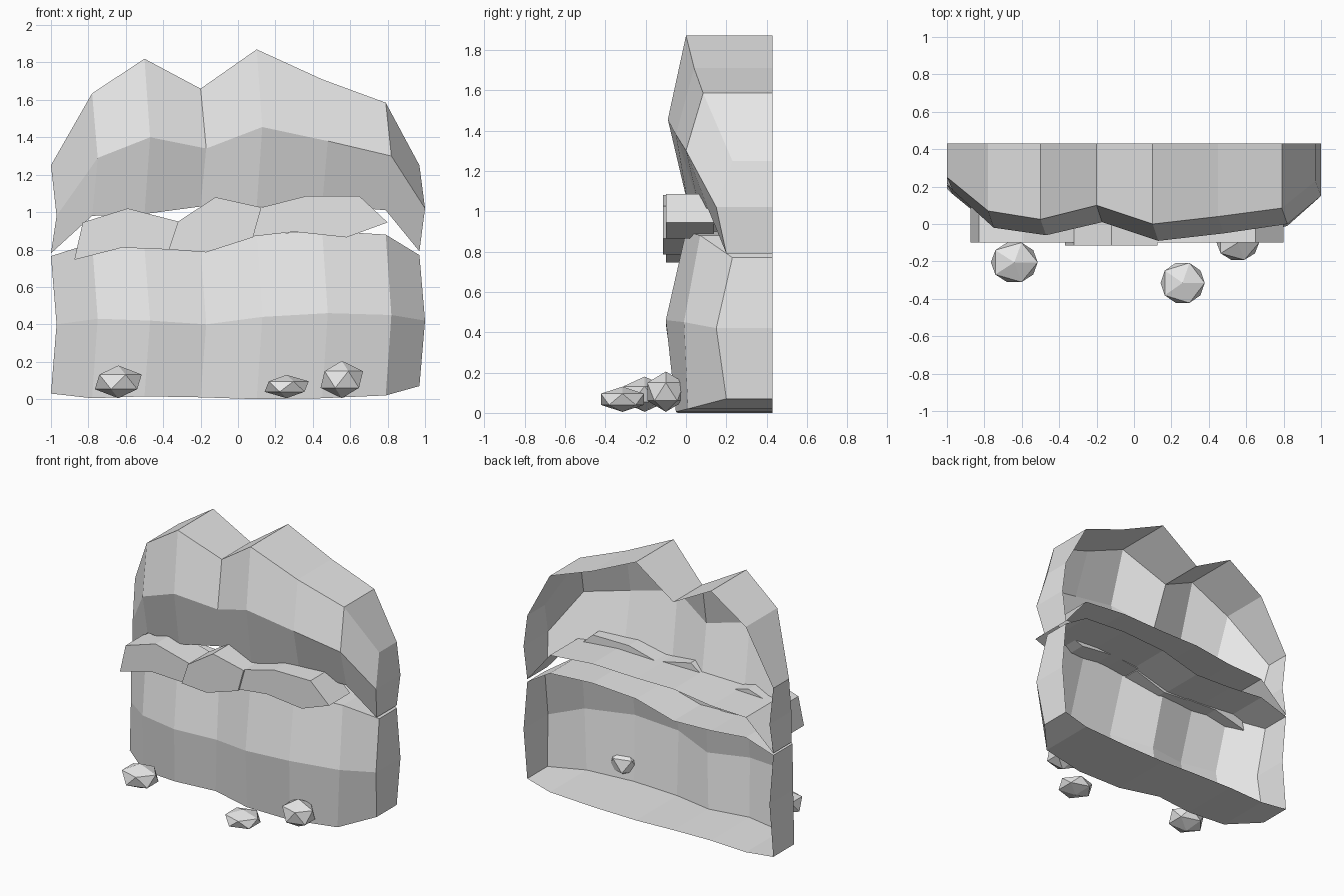
import bpy, bmesh

if "Cube" in bpy.data.objects:
    bpy.data.objects.remove(bpy.data.objects["Cube"])

BACK = 0.43                                            # plane of the open back
COLS = [-1.0, -.78, -.5, -.2, .1, .45, .79, .97]       # rock face columns
SHIFT = [0, .03, 0]                                    # middle row leans sideways

stone = bpy.data.materials.new("stone_grey")
stone.diffuse_color = (0.8, 0.8, 0.8, 1)
stone.use_nodes = True
stone.node_tree.nodes["Principled BSDF"].inputs["Base Color"].default_value = stone.diffuse_color


def finish(name, bm, normals=True):
    if normals:
        bmesh.ops.recalc_face_normals(bm, faces=bm.faces)
    me = bpy.data.meshes.new(name)
    bm.to_mesh(me)
    bm.free()
    me.materials.append(stone)
    ob = bpy.data.objects.new(name, me)
    bpy.context.collection.objects.link(ob)
    return ob


def rock_shell(name, ys, zs):
    """Faceted front of 3 rows whose rim is drawn straight back, open behind."""
    bm = bmesh.new()
    g = [[bm.verts.new((x + SHIFT[r], ys[r][i], zs[r][i]))
          for i, x in enumerate(COLS)] for r in range(3)]
    for r in range(2):
        for i in range(len(COLS) - 1):
            bm.faces.new((g[r][i], g[r][i + 1], g[r + 1][i + 1], g[r + 1][i]))
    # Rim walls back to the open rear
    rim = g[0] + [g[1][-1]] + g[2][::-1] + [g[1][0]]
    rear = [bm.verts.new((v.co.x, BACK, v.co.z)) for v in rim]
    for i in range(len(rim)):
        j = (i + 1) % len(rim)
        bm.faces.new((rim[j], rim[i], rear[i], rear[j]))
    # Rows run bottom to top, so the front faces already point outward (-y)
    return finish(name, bm, False)


def slab(name, outline, front, back):
    """Flat stone: an x-z outline extruded along y."""
    bm = bmesh.new()
    f = [bm.verts.new((x, front, z)) for x, z in outline]
    b = [bm.verts.new((x, back, z)) for x, z in outline]
    bm.faces.new(f)
    bm.faces.new(b[::-1])
    for i in range(len(f)):
        j = (i + 1) % len(f)
        bm.faces.new((f[i], f[j], b[j], b[i]))
    return finish(name, bm)


def boulder(name, x, y, z0, z1, rx, ry):
    """Icosahedron squashed to fit its place."""
    bm = bmesh.new()
    bmesh.ops.create_icosphere(bm, subdivisions=1, radius=1)
    for v in bm.verts:
        v.co = (x + v.co.x * rx, y + v.co.y * ry,
                (z0 + z1) / 2 + v.co.z * (z1 - z0) / 2)
    return finish(name, bm)


# Lower and upper rock masses (rows listed bottom, middle, top)
rock_shell("lower_rock",
           [[.19, .03, -.01, .03, -.04, -.05, .01, .2],
            [.16, -.02, -.06, 0, -.1, -.1, -.01, .15],
            [.21, .06, .02, .07, 0, 0, .07, .23]],
           [[.03, .005, .015, .01, 0, .005, .02, .07],
            [.4, .43, .42, .4, .44, .46, .45, .42],
            [.765, .835, .81, .8, .88, .9, .88, .77]])
rock_shell("upper_rock",
           [[.22, .08, .04, .1, .01, .06, .11, .2],
            [.18, -.02, -.06, .01, -.09, -.05, 0, .15],
            [.25, .07, .025, .1, 0, .04, .085, .23]],
           [[.78, .98, .99, 1.03, 1.03, 1.04, 1.01, .79],
            [.98, 1.29, 1.4, 1.34, 1.455, 1.38, 1.3, 1.02],
            [1.25, 1.635, 1.82, 1.66, 1.87, 1.71, 1.585, 1.25]])

# Ledge stones filling the crack
slab("ledge_left", [(-.875, .745), (-.62, .81), (-.37, .8), (-.32, .95),
                    (-.59, 1.02), (-.83, .945)], -.1, .13)
slab("ledge_middle", [(-.37, .8), (-.17, .785), (.08, .865), (.125, 1.025),
                      (-.12, 1.08), (-.32, .95)], -.115, .12)
slab("ledge_right", [(.08, .87), (.3, .895), (.58, .865), (.8, .945),
                     (.65, 1.085), (.36, 1.085), (.125, 1.025)], -.1, .14)

# Loose stones at the foot
boulder("boulder_left", -.64, -.205, .005, .18, .14, .124)
boulder("boulder_middle", .26, -.315, .005, .13, .132, .126)
boulder("boulder_right", .555, -.1, .005, .205, .127, .108)
